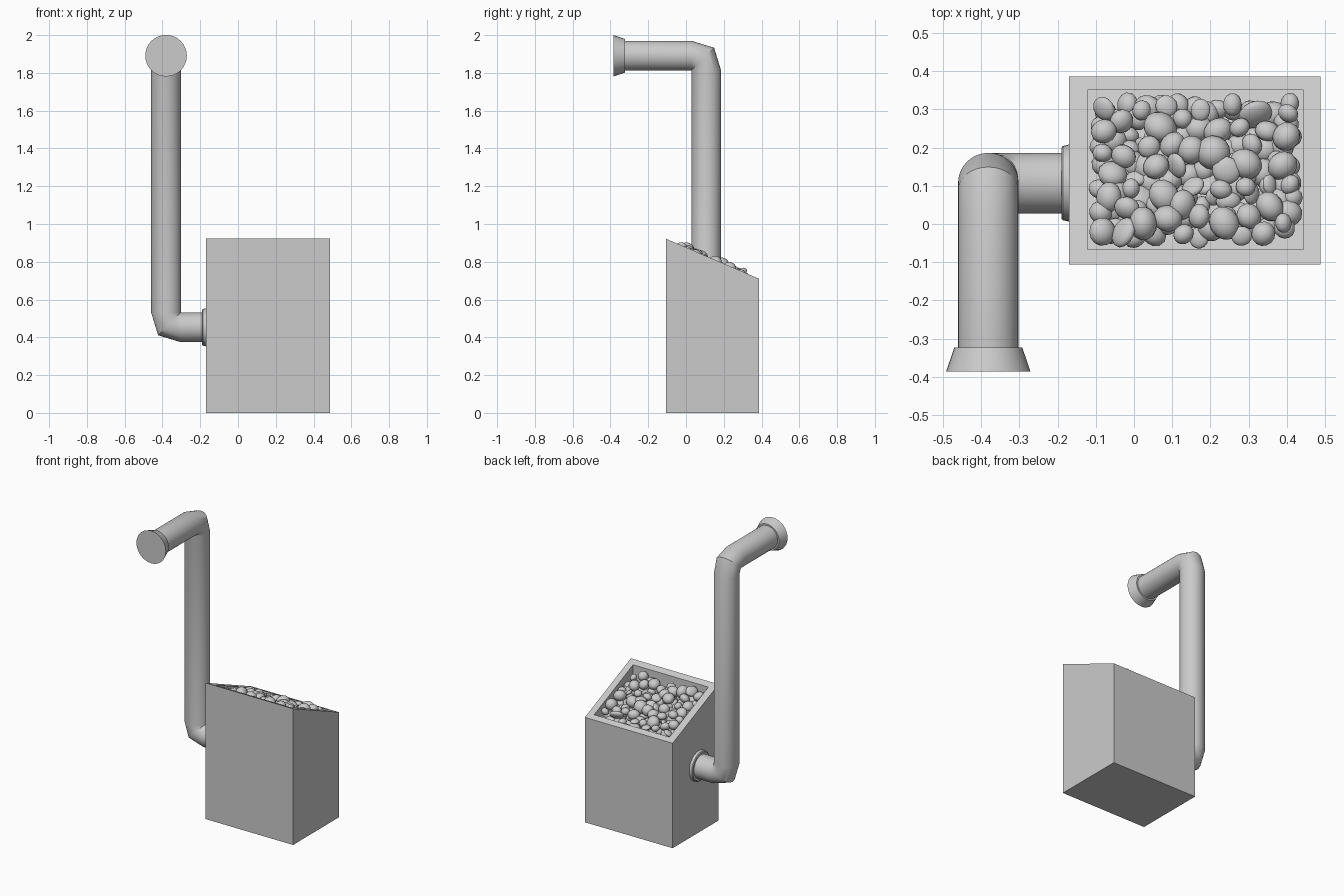
import bpy, bmesh, math, random
from mathutils import Vector, Matrix

if "Cube" in bpy.data.objects:
    bpy.data.objects.remove(bpy.data.objects["Cube"])

random.seed(7)
grey = bpy.data.materials.new("light grey")
grey.diffuse_color = (0.6, 0.6, 0.6, 1)
grey.use_nodes = True
grey.node_tree.nodes["Principled BSDF"].inputs["Base Color"].default_value = grey.diffuse_color

X0, X1, Y0, Y1 = -0.17, 0.487, -0.106, 0.386      # bin outline
IX0, IX1, IY0, IY1 = -0.121, 0.443, -0.067, 0.35  # bin opening


def rim(y):
    """Height of the sloping rim at depth y."""
    return 0.922 - (y - Y0) * 0.43


def finish(name, bm, smooth=None):
    bmesh.ops.recalc_face_normals(bm, faces=bm.faces)
    me = bpy.data.meshes.new(name)
    bm.to_mesh(me)
    bm.free()
    me.materials.append(grey)
    ob = bpy.data.objects.new(name, me)
    bpy.context.collection.objects.link(ob)
    if smooth:
        bpy.ops.object.select_all(action='DESELECT')
        ob.select_set(True)
        bpy.context.view_layer.objects.active = ob
        bpy.ops.object.shade_smooth_by_angle(angle=math.radians(smooth))
    return ob


def loft(bm, rings):
    """Skin a list of vertex rings and cap both ends."""
    loops = [[bm.verts.new(p) for p in r] for r in rings]
    n = len(loops[0])
    for a, b in zip(loops, loops[1:]):
        for i in range(n):
            j = (i + 1) % n
            bm.faces.new((a[i], a[j], b[j], b[i]))
    bm.faces.new(loops[0])
    bm.faces.new(loops[-1])


def disc(c, u, v, r, n=32):
    """Circle of n points around c spanned by u and v."""
    c, u, v = Vector(c), Vector(u), Vector(v)
    return [c + r * (math.cos(t) * u + math.sin(t) * v)
            for t in (2 * math.pi * i / n for i in range(n))]


# Bin: outer shell with sloping rim, folded into a recess under the pebbles
DEPTH = 0.11
bm = bmesh.new()


def rect(x0, x1, y0, y1, z):
    return [(x, y, z(y)) for x, y in ((x0, y0), (x1, y0), (x1, y1), (x0, y1))]


loft(bm, [rect(X0, X1, Y0, Y1, lambda y: 0.0),
          rect(X0, X1, Y0, Y1, rim),
          rect(IX0, IX1, IY0, IY1, rim),
          rect(IX0, IX1, IY0, IY1, lambda y: rim(y) - DEPTH)])
finish("bin", bm)

# Pipe: swept circle with two mitred elbows
PX, PY, R, LOW, HIGH = -0.381, 0.107, 0.079, 0.453, 1.891
X, Y, Z = Vector((1, 0, 0)), Vector((0, 1, 0)), Vector((0, 0, 1))
rings = [disc((X0 + 0.01, PY, LOW), Z, Y, R)]
k = 1 / math.cos(math.radians(22.5))   # mitre ring stretch is close to this


def elbow(pivot, out_start, out_end, side):
    """Three rings fanned around the inner corner of an elbow."""
    res = []
    for a in (0, 45, 90):
        t = math.radians(a)
        d = out_start * math.cos(t) + out_end * math.sin(t)
        r = R * (1.0 if a != 45 else k)
        c = pivot + d * r
        res.append([c + math.cos(s) * (-d) * r + math.sin(s) * side * R
                    for s in (2 * math.pi * i / 32 for i in range(32))])
    return res


rings += elbow(Vector((PX + R, PY, LOW + R)), -Z, -X, Y)
# turn the ring start so the upper elbow lines up with the lower one
quarter = 8
upper = elbow(Vector((PX, PY - R, HIGH - R)), Y, Z, X)
upper = [r[-quarter:] + r[:-quarter] for r in upper]
upper.append([p + Vector((0, -0.325 - (PY - R), 0)) for p in upper[-1]])
# align: choose the rotation/direction that best matches the last lower ring
top_of_low = [Vector((p.x, p.y, 0)) for p in rings[-1]]


def arrange(r, s, f):
    q = r[::-1] if f else r
    return q[s:] + q[:s]


s, f = min(((s, f) for s in range(32) for f in (0, 1)),
           key=lambda o: sum((Vector((p.x, p.y, 0)) - t).length
                             for p, t in zip(arrange(upper[0], *o), top_of_low)))
rings += [arrange(r, s, f) for r in upper]
bm = bmesh.new()
loft(bm, rings)
finish("pipe", bm, 35)

# Flared mouth at the top of the pipe
bm = bmesh.new()
loft(bm, [disc((PX, -0.323, HIGH), X, Z, 0.089),
          disc((PX, -0.385, HIGH), X, Z, 0.110)])
finish("pipe_mouth", bm, 35)

# Collar where the pipe meets the bin
bm = bmesh.new()
loft(bm, [disc((-0.190, PY, LOW), Y, Z, 0.092),
          disc((-0.186, PY, LOW), Y, Z, 0.097),
          disc((X0 + 0.005, PY, LOW), Y, Z, 0.102)])
finish("pipe_collar", bm, 35)

# Pebbles: a packed lower layer and a looser upper layer along the slope
bm = bmesh.new()


def pebble(x, y, z, r):
    flat = random.choice((0.95, 0.85, 0.75, 0.45))
    size = Matrix.Diagonal((r, r * random.uniform(0.8, 1), r * flat, 1))
    turn = Matrix.Rotation(random.uniform(0, 6.28), 4, 'Z') @ \
        Matrix.Rotation(random.uniform(-0.9, 0.9), 4, 'X')
    bmesh.ops.create_uvsphere(bm, u_segments=14, v_segments=9, radius=1,
                              matrix=Matrix.Translation((x, y, z)) @ turn @ size)


for gap, count, drop, sizes in ((0.036, 130, 0.065, (0.026, 0.042)),
                                (0.052, 75, 0.024, (0.026, 0.046))):
    placed = []
    for _ in range(5000):
        r = random.uniform(*sizes)
        x = random.uniform(IX0 + r, IX1 - r)
        y = random.uniform(IY0 + r, IY1 - r - 0.005)
        if len(placed) < count and all(math.hypot(x - a, y - b) > gap for a, b in placed):
            placed.append((x, y))
            pebble(x, y, rim(y) - drop + random.uniform(-0.012, 0.012), r)
finish("pebbles", bm, 60)
